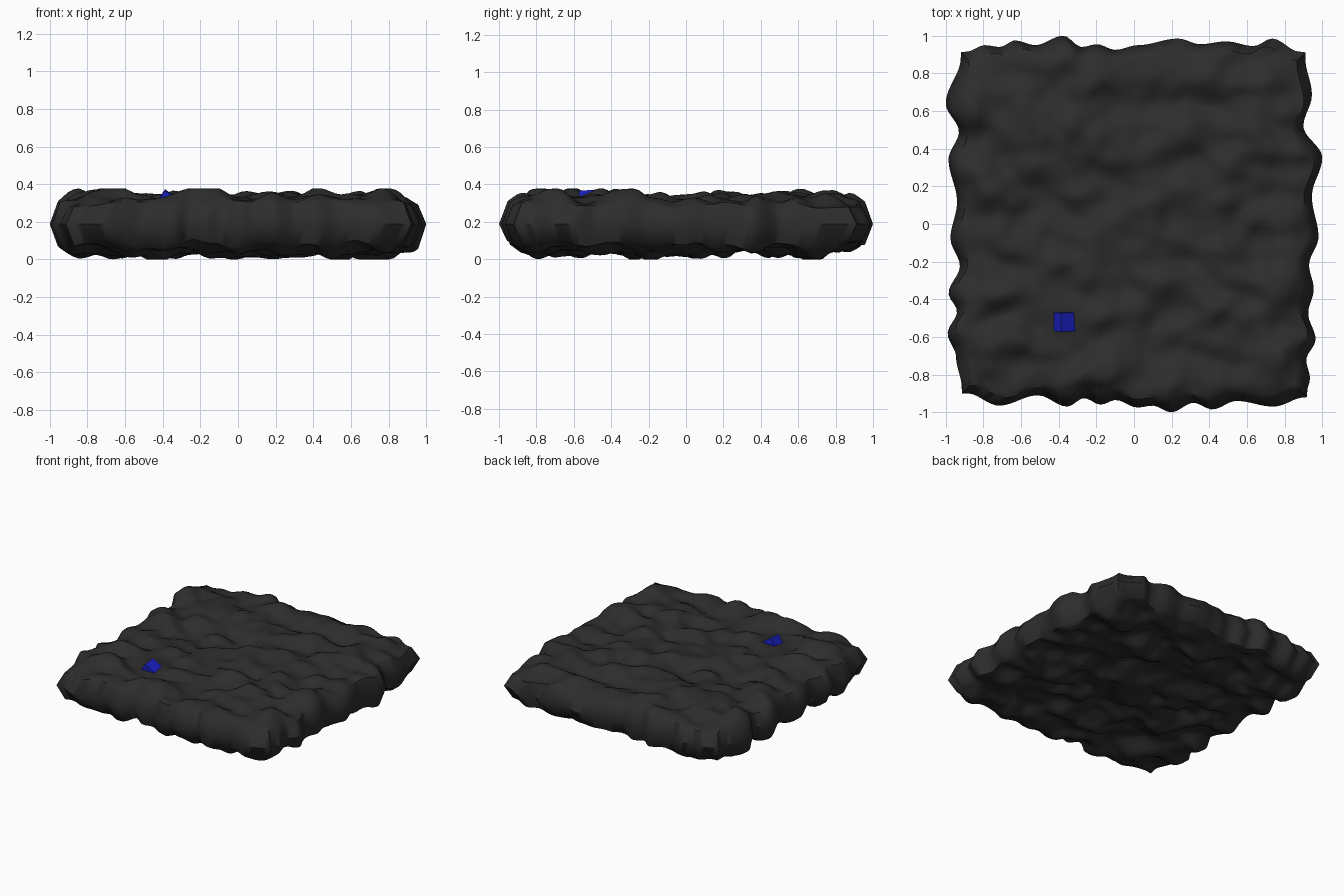
import bpy, bmesh, math
from mathutils import Vector, noise

if "Cube" in bpy.data.objects:
    bpy.data.objects.remove(bpy.data.objects["Cube"])

N = 72            # grid cells per side
RIM = 0.043       # how far the rims sit inside the bulging mid line

# Wavy outlines: (position along the side, distance from centre)
BACK = [(-1, .91), (-.9, .915), (-.8, .95), (-.72, .94), (-.64, .975), (-.53, .95), (-.38, 1.0), (-.28, .94),
        (-.2, .955), (-.1, .925), (.02, .95), (.24, .985), (.36, .955), (.5, .97), (.65, .945), (.75, .985), (.9, .915), (1, .9)]
FRONT = [(-1, .9), (-.9, .9), (-.73, .965), (-.52, .91), (-.36, .97), (-.27, .925), (-.18, .96), (-.1, .935),
         (.02, .975), (.1, .965), (.2, 1.0), (.32, .95), (.42, .985), (.55, .94), (.75, .97), (.92, .92), (1, .92)]
LEFT = [(-1, .91), (-.9, .915), (-.73, .945), (-.6, .99), (-.48, .94), (-.38, .985), (-.23, .925), (-.08, .975),
        (.12, .94), (.35, .985), (.5, .93), (.65, 1.0), (.9, .92), (1, .92)]
RIGHT = [(-1, .92), (-.9, .92), (-.83, .935), (-.73, .915), (-.62, .965), (-.48, .925), (-.35, .955), (-.22, .93),
         (-.07, .98), (.15, .945), (.36, 1.0), (.53, .9), (.7, .945), (.9, .91), (1, .91)]
# Larger ledges on the top, rising towards the back: x, y, half width
LEDGES = [(.12, -.15, .32), (0, -.47, .2), (-.7, -.45, .13), (-.1, .72, .14), (-.43, .37, .08),
          (.5, -.33, .12), (.33, .69, .14), (-.75, -.09, .07), (.65, -.05, .08), (.4, -.66, .12), (-.65, -.66, .1)]


def wave(pts, t):
    for (a, p), (b, q) in zip(pts, pts[1:]):
        if t <= b:
            s = (1 - math.cos(math.pi * (t - a) / (b - a))) / 2
            return p + (q - p) * s
    return pts[-1][1]


def plan(i, j, inset):
    u, v = 2 * i / N - 1, 2 * j / N - 1
    x = u * (wave(RIGHT if u > 0 else LEFT, v * .93) - inset)
    y = v * (wave(BACK if v > 0 else FRONT, u * .93) - inset)
    return x, y


def bumps(x, y, seed, ledges):
    # cobbled ripples about 0.2 apart
    h = noise.noise(Vector((x * 4.6, y * 5.6, seed)))
    h += .35 * noise.noise(Vector((x * 9, y * 10, seed + 7)))
    for a, b, w in ledges:
        d = (y - b) / .07
        h += .45 * d * math.exp(-d * d / 2 - ((x - a) / w) ** 4)
    return h


def sheet(bm, low, high, rim, seed, is_top):
    keys = [(i, j) for i in range(N + 1) for j in range(N + 1)]
    pos = {k: plan(*k, RIM) for k in keys}
    raw = {k: bumps(*pos[k], seed, LEDGES if is_top else []) for k in keys}
    order = sorted(raw.values())
    a, b = order[len(order) // 50], order[-len(order) // 50]
    verts = {}
    for k in keys:
        x, y = pos[k]
        t = max(-.08, min(1.08, (raw[k] - a) / (b - a)))
        z = low + (high - low) * t
        edge = min(k[0], k[1], N - k[0], N - k[1]) * 2 / N
        r = rim + .5 * (z - (low + high) / 2)
        z = r + (z - r) * math.sin(min(1, edge / .12) * math.pi / 2)
        if is_top:  # hollow that holds the gem
            g = math.exp(-((x + .385) ** 2 + (y + .52) ** 2) / .012)
            z += (.315 - z) * g
        verts[k] = bm.verts.new((x, y, z))
    for i in range(N):
        for j in range(N):
            q = [verts[i, j], verts[i + 1, j], verts[i + 1, j + 1], verts[i, j + 1]]
            bm.faces.new(q if is_top else q[::-1])
    return verts


def material(name, rgb):
    m = bpy.data.materials.new(name)
    m.diffuse_color = (*rgb, 1)
    m.use_nodes = True
    m.node_tree.nodes["Principled BSDF"].inputs["Base Color"].default_value = m.diffuse_color
    return m


def make(name, bm, mat):
    bmesh.ops.recalc_face_normals(bm, faces=bm.faces)
    me = bpy.data.meshes.new(name)
    bm.to_mesh(me)
    bm.free()
    ob = bpy.data.objects.new(name, me)
    bpy.context.collection.objects.link(ob)
    me.materials.append(mat)
    return ob


# Stone slab: rippled top and bottom joined by a bulging wavy rim
bm = bmesh.new()
top = sheet(bm, .28, .37, .295, 3.3, True)
bottom = sheet(bm, .007, .097, .082, 21.7, False)
loop = ([(i, 0) for i in range(N)] + [(N, j) for j in range(N)]
        + [(i, N) for i in range(N, 0, -1)] + [(0, j) for j in range(N, 0, -1)])
mid = {k: bm.verts.new((*plan(*k, 0), .188)) for k in loop}
for a, b in zip(loop, loop[1:] + loop[:1]):
    bm.faces.new((bottom[a], bottom[b], mid[b], mid[a]))
    bm.faces.new((mid[a], mid[b], top[b], top[a]))
slab = make("stone_slab", bm, material("dark_stone", (.026, .026, .026)))
bpy.context.view_layer.objects.active = slab
slab.select_set(True)
bpy.ops.object.shade_smooth_by_angle(angle=math.radians(50))

# Blue gem: small tilted cube half sunk into the slab
bm = bmesh.new()
bmesh.ops.create_cube(bm, size=.1)
gem = make("blue_gem", bm, material("blue", (.01, .015, .55)))
gem.location = (-.375, -.518, .300)
gem.rotation_euler = (math.radians(5), math.radians(35), math.radians(3))
